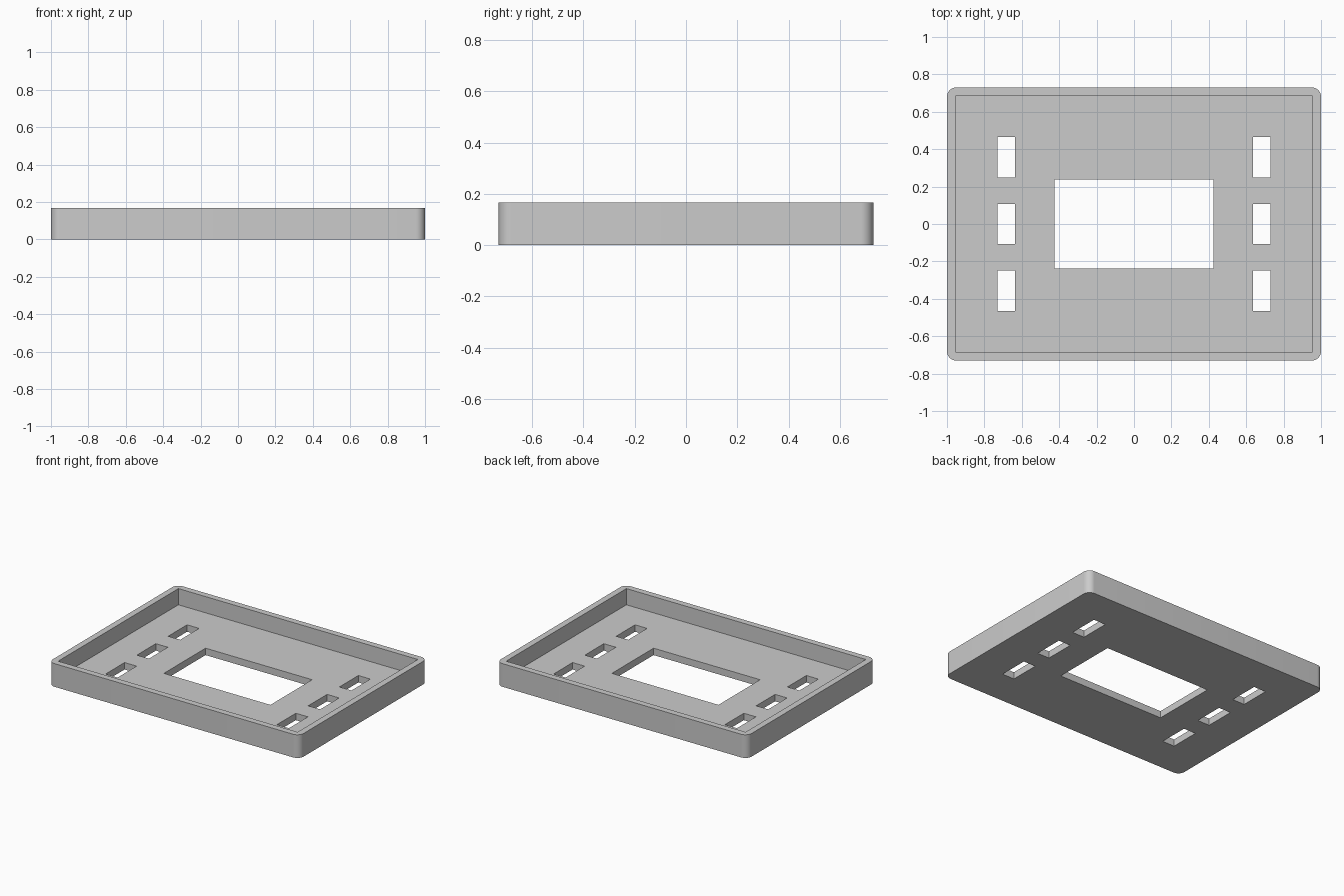
import bpy
import bmesh
import math
from mathutils import Vector

default = bpy.data.objects.get("Cube")
if default:
    bpy.data.objects.remove(default, do_unlink=True)

WIDTH, DEPTH, HEIGHT = 2.0, 1.46, 0.167
FLOOR = 0.05
WALL = 0.045
CORNER = 0.05

grey = bpy.data.materials.new("light_grey")
grey.use_nodes = True
grey.diffuse_color = (0.6, 0.6, 0.6, 1)
grey.node_tree.nodes["Principled BSDF"].inputs["Base Color"].default_value = grey.diffuse_color


def box(name, size, centre, radius=0):
    """Box with optional rounded vertical edges."""
    bm = bmesh.new()
    bmesh.ops.create_cube(bm, size=1)
    bmesh.ops.scale(bm, vec=size, verts=bm.verts)
    bmesh.ops.translate(bm, vec=centre, verts=bm.verts)
    if radius:
        upright = [e for e in bm.edges
                   if abs((e.verts[0].co - e.verts[1].co).normalized().z) > 0.9]
        bmesh.ops.bevel(bm, geom=upright, offset=radius, segments=10,
                        profile=0.5, affect='EDGES')
    mesh = bpy.data.meshes.new(name)
    bm.to_mesh(mesh)
    bm.free()
    mesh.materials.append(grey)
    obj = bpy.data.objects.new(name, mesh)
    bpy.context.collection.objects.link(obj)
    return obj


# Rounded outer body
tray = box("tray", (WIDTH, DEPTH, HEIGHT), Vector((0, 0, HEIGHT / 2)), CORNER)

# Square-cornered recess leaving the rim and floor
cutters = [box("recess_cutter", (WIDTH - 2 * WALL, DEPTH - 2 * WALL, HEIGHT),
               (0, 0, FLOOR + HEIGHT / 2))]

# Central window
cutters.append(box("window_cutter", (0.85, 0.475, 1), (0, 0, 0)))

# Three slots on each side
for side in (-1, 1):
    for row in (-1, 0, 1):
        cutters.append(box("slot_cutter", (0.096, 0.216, 1),
                           (side * 0.683, row * 0.356, 0)))

for cutter in cutters:
    cutter.hide_render = True
    mod = tray.modifiers.new(cutter.name, 'BOOLEAN')
    mod.operation = 'DIFFERENCE'
    mod.solver = 'EXACT'
    mod.object = cutter

# Bake the cuts and discard the cutters
bpy.context.view_layer.update()
cut_mesh = bpy.data.meshes.new_from_object(
    tray.evaluated_get(bpy.context.evaluated_depsgraph_get()))
tray.modifiers.clear()
tray.data = cut_mesh
for cutter in cutters:
    bpy.data.objects.remove(cutter, do_unlink=True)

# Smooth round corners, crisp rims
bpy.ops.object.select_all(action='DESELECT')
tray.select_set(True)
bpy.context.view_layer.objects.active = tray
bpy.ops.object.shade_smooth_by_angle(angle=math.radians(30))
